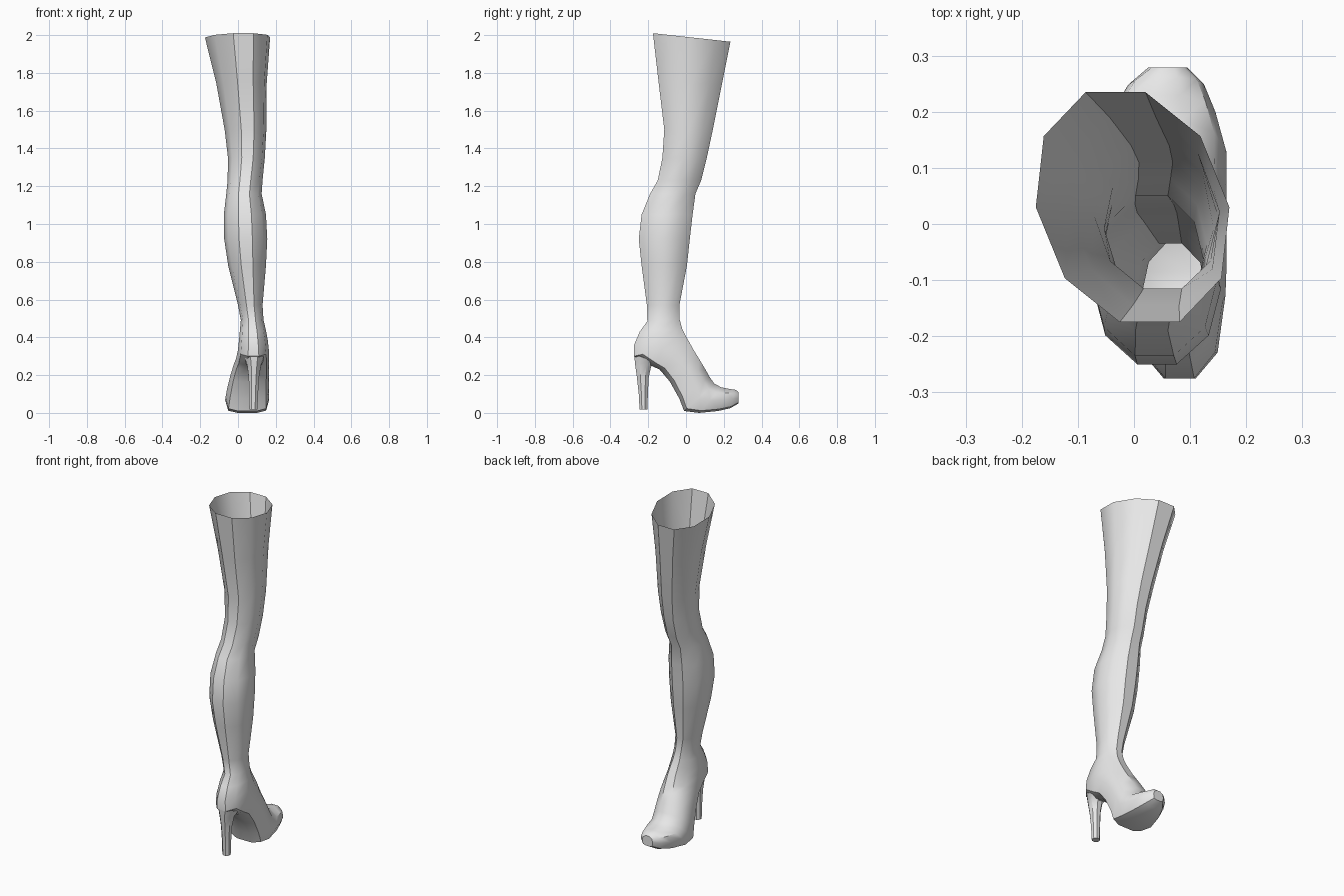
import bpy, bmesh, math

cube = bpy.data.objects.get("Cube")
if cube:
    bpy.data.objects.remove(cube, do_unlink=True)

grey = bpy.data.materials.new("light grey")
grey.use_nodes = True
grey.diffuse_color = (0.8, 0.8, 0.8, 1)
grey.node_tree.nodes["Principled BSDF"].inputs["Base Color"].default_value = (0.8, 0.8, 0.8, 1)


def ring(bm, row, sides, flat=1.0, skew=0.0):
    """Ring through a back point and a front point (y, z), between two x limits."""
    yb, zb, yf, zf, x0, x1 = row
    pts = []
    for i in range(sides):
        a = (i + 0.5) * math.tau / sides
        c, s = math.cos(a) / math.cos(math.pi / sides), math.sin(a)
        if c < 0:
            c = -abs(c) ** flat
            s = math.copysign(abs(s) ** (0.5 + flat / 2), s)
        t = (c + 1) / 2
        x = (x0 + x1) / 2 + (x1 - x0) / 2 * s - skew * c
        pts.append(bm.verts.new((x, yb + (yf - yb) * t, zb + (zf - zb) * t)))
    return pts


def loft(name, rings, bm):
    """Skin the rings from top to bottom, leave the top open, close the end."""
    for r0, r1 in zip(rings, rings[1:]):
        n = len(r0)
        for i in range(n):
            j = (i + 1) % n
            bm.faces.new((r0[i], r0[j], r1[j], r1[i]))
    bm.faces.new(rings[-1])
    mesh = bpy.data.meshes.new(name)
    bm.to_mesh(mesh)
    bm.free()
    mesh.materials.append(grey)
    obj = bpy.data.objects.new(name, mesh)
    bpy.context.collection.objects.link(obj)
    bpy.ops.object.select_all(action="DESELECT")
    obj.select_set(True)
    bpy.context.view_layer.objects.active = obj
    bpy.ops.object.shade_smooth_by_angle(angle=math.radians(38))
    return obj


# Shaft: back y, back z, front y, front z, lowest x, highest x
shaft = [
    (-0.175, 2.01, 0.235, 1.965, -0.175, 0.170),
    (-0.145, 1.75, 0.190, 1.74, -0.115, 0.152),
    (-0.115, 1.50, 0.140, 1.49, -0.070, 0.150),
    (-0.125, 1.35, 0.110, 1.35, -0.053, 0.142),
    (-0.150, 1.23, 0.080, 1.23, -0.055, 0.130),
    (-0.190, 1.16, 0.050, 1.16, -0.062, 0.125),
    (-0.235, 1.05, 0.035, 1.05, -0.075, 0.148),
    (-0.250, 0.92, 0.020, 0.92, -0.073, 0.155),
    (-0.235, 0.78, 0.005, 0.78, -0.052, 0.148),
    (-0.207, 0.57, -0.035, 0.57, 0.000, 0.130),
]
# Foot: rings tilt forward from the ankle to the toe
foot = [
    (-0.205, 0.485, -0.035, 0.50, 0.015, 0.135),
    (-0.245, 0.43, -0.020, 0.445, 0.010, 0.148),
    (-0.275, 0.36, 0.000, 0.405, 0.005, 0.158),
    (-0.275, 0.30, 0.020, 0.37, 0.000, 0.163),
    (-0.190, 0.252, 0.045, 0.325, -0.010, 0.165),
    (-0.140, 0.230, 0.070, 0.285, -0.022, 0.165),
    (-0.085, 0.165, 0.100, 0.235, -0.040, 0.165),
    (-0.035, 0.075, 0.125, 0.19, -0.057, 0.165),
    (-0.010, 0.010, 0.150, 0.155, -0.066, 0.165),
    (0.070, 0.000, 0.185, 0.136, -0.068, 0.165),
    (0.170, 0.010, 0.230, 0.127, -0.040, 0.145),
    (0.235, 0.025, 0.262, 0.122, -0.010, 0.125),
    (0.278, 0.050, 0.279, 0.110, 0.025, 0.095),
]
bm = bmesh.new()
rings = [ring(bm, r, 10, skew=0.03 * max(0, (r[1] - 1.2) / 0.8)) for r in shaft]
for k, r in enumerate(foot):
    # the underside flattens into a sole toward the toe
    rings.append(ring(bm, r, 10, flat=1 - 0.6 * min(1, k / 8)))
loft("boot_shell", rings, bm)

# Heel: tapers down from the heel cup
heel = [
    (-0.274, 0.31, -0.150, 0.265, 0.030, 0.140),
    (-0.270, 0.26, -0.185, 0.245, 0.045, 0.125),
    (-0.260, 0.19, -0.197, 0.19, 0.054, 0.114),
    (-0.250, 0.10, -0.202, 0.10, 0.057, 0.108),
    (-0.246, 0.018, -0.204, 0.018, 0.058, 0.105),
]
bm = bmesh.new()
loft("heel", [ring(bm, r, 8) for r in heel], bm)
